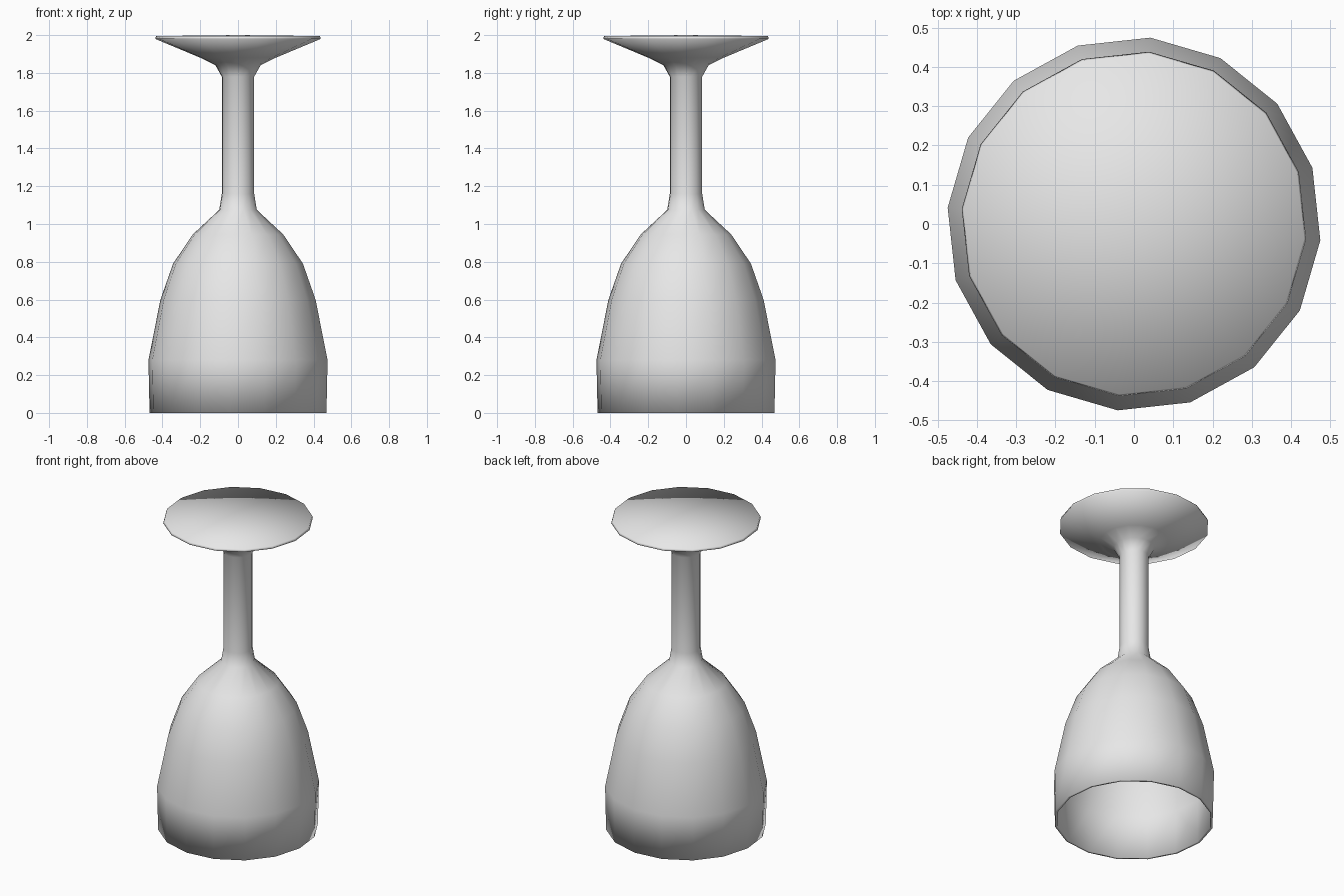
import bpy, bmesh, math
from mathutils import Matrix

cube = bpy.data.objects.get("Cube")
if cube:
    bpy.data.objects.remove(cube, do_unlink=True)

SIDES = 16

glass_grey = bpy.data.materials.new("light_grey")
glass_grey.use_nodes = True
grey = (0.8, 0.8, 0.8, 1)
glass_grey.diffuse_color = grey
glass_grey.node_tree.nodes["Principled BSDF"].inputs["Base Color"].default_value = grey

# Half profiles (radius, height) of the upturned glass
bowl_inside = [(0, 0.98), (0.12, 0.96), (0.23, 0.88), (0.33, 0.74),
               (0.4, 0.56), (0.455, 0.28), (0.455, 0)]
bowl_outside = [(0.47, 0), (0.476, 0.28), (0.412, 0.6), (0.345, 0.79), (0.24, 0.945)]
stem = [(0.1, 1.075), (0.086, 1.16), (0.086, 1.78)]
foot = [(0.12, 1.84), (0.2, 1.88), (0.44, 1.98), (0.435, 1.995), (0, 2)]


def revolve(name, profile):
    """Turn a half profile around z into a smooth solid."""
    bm = bmesh.new()
    verts = [bm.verts.new((r, 0, z)) for r, z in profile]
    edges = [bm.edges.new(pair) for pair in zip(verts, verts[1:])]
    bmesh.ops.spin(bm, geom=verts + edges, cent=(0, 0, 0), axis=(0, 0, 1),
                   angle=math.tau, steps=SIDES, use_merge=True)
    bmesh.ops.remove_doubles(bm, verts=bm.verts, dist=0.0005)
    bmesh.ops.rotate(bm, verts=bm.verts, cent=(0, 0, 0),
                     matrix=Matrix.Rotation(math.radians(-5), 3, "Z"))
    bmesh.ops.recalc_face_normals(bm, faces=bm.faces)
    for face in bm.faces:
        face.smooth = True
    mesh = bpy.data.meshes.new(name)
    bm.to_mesh(mesh)
    bm.free()
    mesh.materials.append(glass_grey)
    obj = bpy.data.objects.new(name, mesh)
    bpy.context.collection.objects.link(obj)
    return obj


# Bowl, stem and foot flow into one continuous surface
revolve("wine_glass", bowl_inside + bowl_outside + stem + foot)
